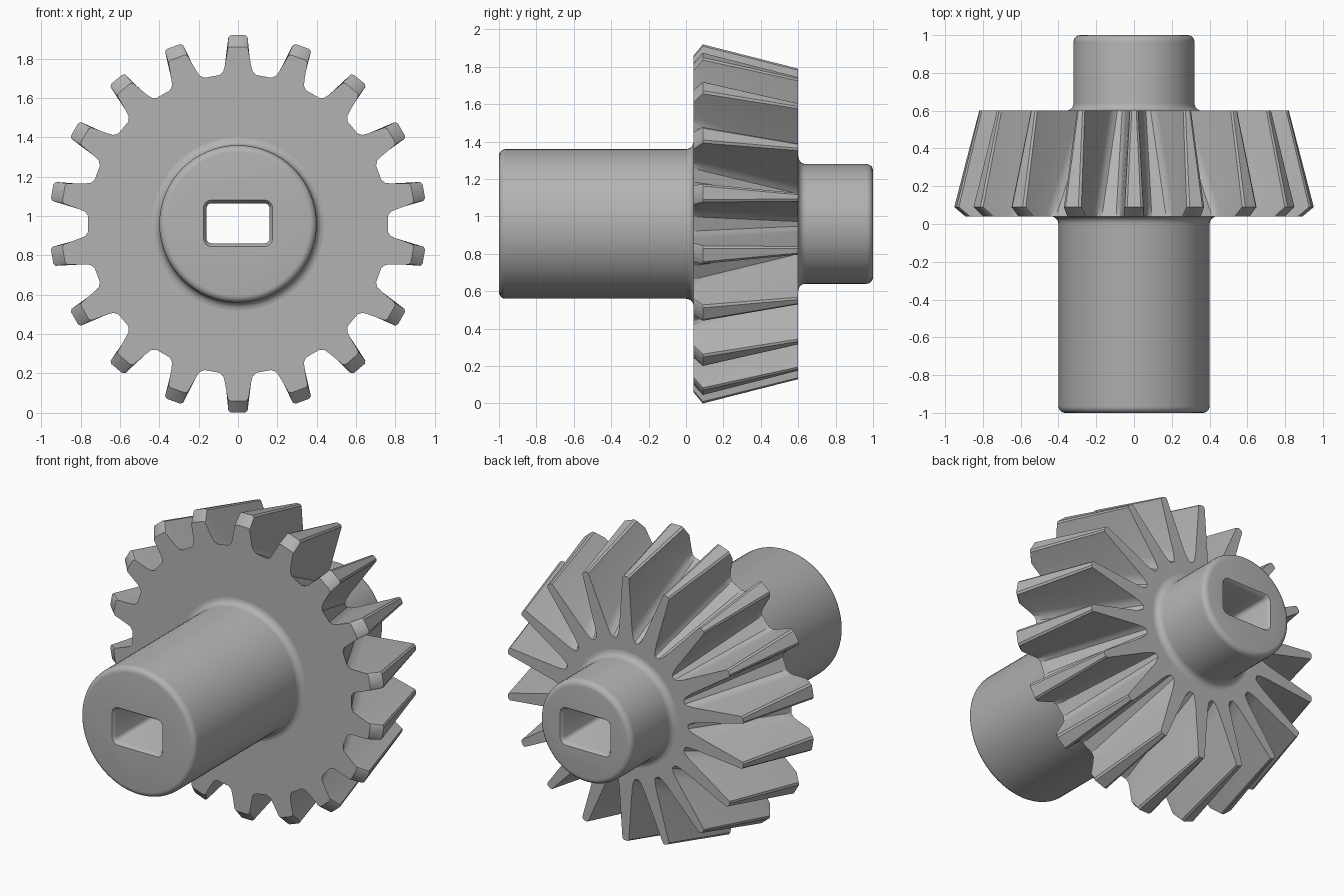
import bpy, bmesh, math
from mathutils import Vector

if "Cube" in bpy.data.objects:
    bpy.data.objects.remove(bpy.data.objects["Cube"])

CZ = 0.96          # height of the axle
TEETH = 18

grey = bpy.data.materials.new("plain grey")
grey.use_nodes = True
GREY = (0.45, 0.45, 0.45, 1)
grey.diffuse_color = GREY
grey.node_tree.nodes["Principled BSDF"].inputs["Base Color"].default_value = GREY


def loft(name, rings, closed=False):
    """Skin equal-length rings of points; close into a torus or cap the ends."""
    bm = bmesh.new()
    loops = [[bm.verts.new(p) for p in ring] for ring in rings]
    n = len(loops[0])
    pairs = list(zip(loops, loops[1:]))
    if closed:
        pairs.append((loops[-1], loops[0]))
    else:
        bm.faces.new(loops[0])
        bm.faces.new(loops[-1])
    for a, b in pairs:
        for i in range(n):
            j = (i + 1) % n
            bm.faces.new((a[i], a[j], b[j], b[i]))
    bmesh.ops.recalc_face_normals(bm, faces=bm.faces)
    mesh = bpy.data.meshes.new(name)
    bm.to_mesh(mesh)
    bm.free()
    mesh.materials.append(grey)
    obj = bpy.data.objects.new(name, mesh)
    bpy.context.collection.objects.link(obj)
    return obj


def smooth(obj, degrees):
    bpy.ops.object.select_all(action='DESELECT')
    obj.select_set(True)
    bpy.context.view_layer.objects.active = obj
    bpy.ops.object.shade_smooth_by_angle(angle=math.radians(degrees))


def polar(r, a, y):
    return Vector((r * math.sin(a), y, CZ + r * math.cos(a)))


def arc(r, y, rad, start, end, steps=5):
    """Points (radius, y) of a rounded corner in the lathe profile."""
    angles = [math.radians(start + (end - start) * i / steps) for i in range(steps + 1)]
    return [(r + rad * math.cos(a), y + rad * math.sin(a)) for a in angles]


# Stepped axle with rounded ends and fillets where it meets the gear
profile = (arc(0.365, -0.965, 0.035, -90, 0) + arc(0.44, 0.0, 0.04, 180, 90)
           + arc(0.36, 0.64, 0.04, 270, 180) + arc(0.285, 0.965, 0.035, 0, 90))
SIDES = 64
axle = loft("axle", [[polar(r, math.tau * i / SIDES, y) for i in range(SIDES)]
                     for r, y in profile])


# Rectangular through hole, rounded corners and flared rims
def rounded_rect(y, grow):
    hx, hz, rad = 0.16 + grow, 0.102 + grow, 0.025 + grow
    pts = []
    for k, (sx, sz) in enumerate([(1, 1), (-1, 1), (-1, -1), (1, -1)]):
        for i in range(5):
            a = math.radians(90 * k + 22.5 * i)
            pts.append((sx * (hx - rad) + rad * math.cos(a), y,
                        CZ + 0.003 + sz * (hz - rad) + rad * math.sin(a)))
    return pts


cutter = loft("hole_cutter", [rounded_rect(s * y, g) for s, y, g in
                              [(-1, 1.01, 0.025), (-1, 0.995, 0.012), (-1, 0.975, 0),
                               (1, 0.975, 0), (1, 0.995, 0.012), (1, 1.01, 0.025)]])
cut = axle.modifiers.new("hole", 'BOOLEAN')
cut.operation = 'DIFFERENCE'
cut.solver = 'EXACT'
cut.object = cutter
smooth(axle, 35)
bpy.ops.object.modifier_move_to_index(modifier="hole", index=0)
bpy.ops.object.modifier_apply(modifier="hole")
bpy.data.objects.remove(cutter)
smooth(axle, 35)

# Bevel gear: half tooth outlines (radius, half width) from tip to root
front = [(0.90, 0.040), (0.89, 0.052), (0.805, 0.067), (0.775, 0.075), (0.757, 0.094)]
lip = [(0.96, 0.036), (0.95, 0.049), (0.78, 0.066), (0.745, 0.075), (0.727, 0.092)]
back = [(0.83, 0.012), (0.822, 0.022), (0.50, 0.045), (0.455, 0.052), (0.43, 0.063)]


def outline(half, y, inner=None):
    pts = []
    for t in range(TEETH):
        base = math.tau * t / TEETH
        sides = [(r, -w) for r, w in reversed(half)] + half
        for r, w in sides:
            a = math.atan2(w, r)
            pts.append(polar(inner or math.hypot(r, w), base + a, y))
    return pts


gear = loft("gear", [outline(front, 0.04, 0.3), outline(front, 0.04), outline(lip, 0.09),
                     outline(back, 0.6), outline(back, 0.6, 0.3)], closed=True)
smooth(gear, 30)
